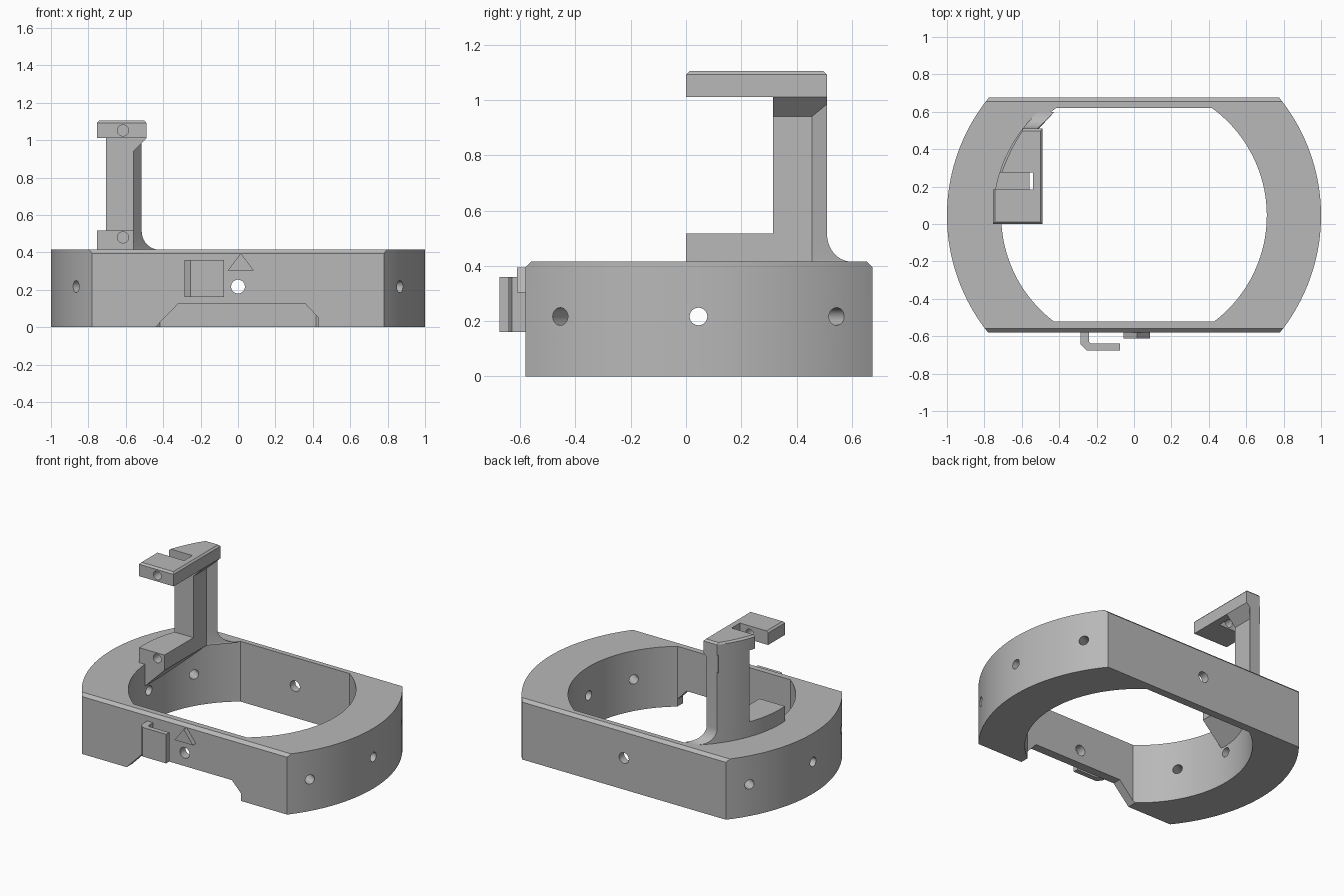
import bpy, bmesh, math
from mathutils import Vector

if "Cube" in bpy.data.objects:
    bpy.data.objects.remove(bpy.data.objects["Cube"], do_unlink=True)

grey = bpy.data.materials.new("plain grey")
grey.use_nodes = True
grey.diffuse_color = (0.48, 0.48, 0.48, 1)
grey.node_tree.nodes["Principled BSDF"].inputs["Base Color"].default_value = grey.diffuse_color

CY = 0.045          # centre of the ring arcs
TOP = 0.415         # ring height
OUT = 0.755         # radius of the bracket's outer face


def loft(name, sections):
    """Solid through a list of matching 3D loops."""
    bm = bmesh.new()
    loops = [[bm.verts.new(p) for p in s] for s in sections]
    n = len(loops[0])
    for a, b in zip(loops, loops[1:]):
        for i in range(n):
            j = (i + 1) % n
            bm.faces.new((a[i], a[j], b[j], b[i]))
    bm.faces.new(loops[0][::-1])
    bm.faces.new(loops[-1])
    bmesh.ops.recalc_face_normals(bm, faces=bm.faces)
    me = bpy.data.meshes.new(name)
    bm.to_mesh(me)
    bm.free()
    me.materials.append(grey)
    ob = bpy.data.objects.new(name, me)
    bpy.context.collection.objects.link(ob)
    return ob


def prism(name, pts, axis, a, b):
    """Extrude a 2D outline along an axis from a to b."""
    place = {"x": lambda p, t: (t, *p), "y": lambda p, t: (p[0], t, p[1]),
             "z": lambda p, t: (*p, t)}[axis]
    return loft(name, [[place(p, t) for p in pts] for t in (a, b)])


def rod(p, q, r):
    p, q = Vector(p), Vector(q)
    rot = (q - p).to_track_quat("Z", "Y")
    circle = [rot @ Vector((r * math.cos(t), r * math.sin(t), 0))
              for t in (math.tau * i / 24 for i in range(24))]
    return loft("cutter", [[c + e for c in circle] for e in (p, q)])


def cut(ob, cutters, mode="DIFFERENCE"):
    bpy.context.view_layer.objects.active = ob
    for c in cutters:
        m = ob.modifiers.new("cut", "BOOLEAN")
        m.operation, m.solver, m.object = mode, "EXACT", c
        bpy.ops.object.modifier_apply(modifier=m.name)
        bpy.data.objects.remove(c, do_unlink=True)


def smooth(ob, angle=20):
    bpy.ops.object.select_all(action="DESELECT")
    ob.select_set(True)
    bpy.context.view_layer.objects.active = ob
    bpy.ops.object.shade_smooth_by_angle(angle=math.radians(angle))


def arc(r, y0, y1, n):
    """Points on the left-hand ring arc between two y values."""
    a0, a1 = (math.asin((y - CY) / r) for y in (y0, y1))
    return [(-r * math.cos(a0 + (a1 - a0) * i / n), CY + r * math.sin(a0 + (a1 - a0) * i / n))
            for i in range(n + 1)]


def flat_ring(r, y0, y1):
    side = arc(r, y0, y1, 40)
    return side + [(-x, y) for x, y in side[::-1]]


# Flat-sided ring
F, B = -0.58, 0.675
ring = prism("ring", flat_ring(1.0, F, B), "z", 0, TOP)
cutters = [prism("cutter", flat_ring(0.71, -0.52, 0.62), "z", -0.1, 0.6)]
# Chamfers on the two straight top edges
for y, s in ((F, 1), (B, -1)):
    tri = [(y - s * 0.02, TOP - 0.04), (y + s * 0.04, TOP + 0.02), (y - s * 0.02, TOP + 0.02)]
    cutters.append(prism("cutter", tri, "x", -1.1, 1.1))
# Notch under the front wall
notch = [(-0.48, -0.04), (-0.32, 0.125), (0.36, 0.125), (0.43, 0.05), (0.43, -0.04)]
cutters.append(prism("cutter", notch, "y", -0.7, -0.4))
# Radial screw holes
for deg in (-30, 0, 30, 150, 180, 210):
    d = Vector((math.cos(math.radians(deg)), math.sin(math.radians(deg)), 0))
    c = Vector((0, CY, 0.217))
    cutters.append(rod(c + d * 0.6, c + d * 1.1, 0.032))
for y0, y1 in ((-0.7, -0.4), (0.5, 0.8)):
    cutters.append(rod((0, y0, 0.217), (0, y1, 0.217), 0.037))
cut(ring, cutters)
smooth(ring)

# Bracket column with a flared foot
sections = []
for i in range(11):
    t = i / 10 * math.pi / 2
    d, z = 0.09 * (1 - math.sin(t)), TOP + 0.1 * (1 - math.cos(t))
    sections.append((d, z))
sections = [(0.09, TOP - 0.005)] + sections + [(0, 1.02)]
column = loft("bracket_column", [
    [(x, y, z) for x, y in arc(OUT, 0.315, 0.51 + d, 8)
     + [(-0.515 + d, 0.51 + d), (-0.56, 0.455), (-0.56, 0.315)]]
    for d, z in sections])
smooth(column)

# Gusset between column and upper arm
gusset = prism("upper_gusset", [(-0.6, 0.9), (-0.49, 1.01), (-0.49, 1.02), (-0.6, 1.02)],
               "y", 0.315, 0.51)
cut(gusset, [prism("cutter", [(-0.56, 0.455), (-0.46, 0.577), (-0.56, 0.577)], "z", 0.8, 0.9)])

# Upper arm with a side slot and a screw hole
outline = [(-0.755, 0), (-0.755, 0.185)] + arc(OUT, 0.19, 0.51, 12) + [(-0.49, 0.51), (-0.49, 0)]
mid = Vector((-0.6, 0.25))


def shrink(p, e=0.012):
    return [c + max(-e, min(e, (m - c) * 0.1)) for c, m in zip(p, mid)]


upper = loft("upper_arm", [[(*p, 1.01) for p in outline], [(*p, 1.092) for p in outline],
                           [(*shrink(p), 1.104) for p in outline]])
slot = [(-0.85, 0.185), (-0.54, 0.185), (-0.54, 0.275), (-0.85, 0.275)]
cut(upper, [prism("cutter", slot, "z", 0.95, 1.2),
            rod((-0.615, -0.05, 1.052), (-0.615, 0.22, 1.052), 0.03)])
smooth(upper)

# Lower arm with a screw hole
lower_outline = arc(OUT, 0, 0.455, 12) + [(-0.56, 0.455), (-0.56, 0)]
lower = prism("lower_arm", lower_outline, "z", 0.412, 0.518)
cut(lower, [rod((-0.615, -0.05, 0.48), (-0.615, 0.15, 0.48), 0.03)])
smooth(lower)

# Sloped support under the lower arm, hugging the ring's inner wall
support = prism("lower_support", [(-0.56, 0.428), (-0.56, 0.413), (-0.73, 0.243), (-0.73, 0.428)],
                "y", 0.001, 0.51)
cut(support, [prism("cutter", arc(0.715, -0.2, 0.62, 24) + [(-0.2, 0.62), (-0.2, -0.2)],
                    "z", 0, 0.6)], "INTERSECT")

# Hook on the front wall
hook = [(-0.285, -0.575), (-0.285, -0.645), (-0.255, -0.675), (-0.075, -0.675),
        (-0.075, -0.64), (-0.23, -0.64), (-0.24, -0.63), (-0.24, -0.575)]
prism("front_hook", hook, "z", 0.16, 0.36)

# Triangular pointer on the front wall
prism("front_pointer", [(-0.055, 0.303), (0.085, 0.303), (0.015, 0.395)], "y", -0.612, -0.56)
